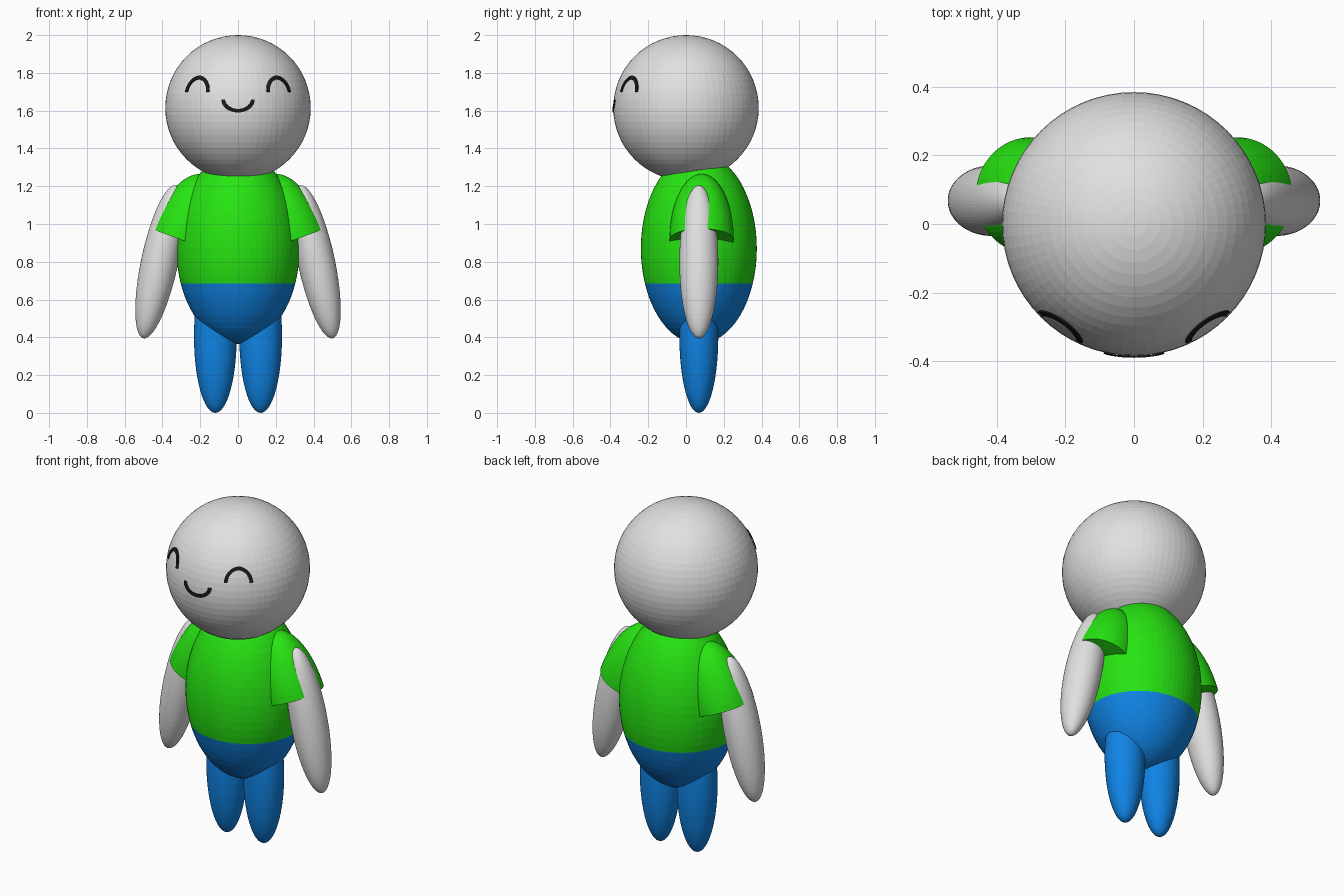
import bpy, bmesh, math
from mathutils import Matrix, Vector

if "Cube" in bpy.data.objects:
    bpy.data.objects.remove(bpy.data.objects["Cube"])


def material(name, rgb):
    m = bpy.data.materials.new(name)
    m.diffuse_color = (*rgb, 1)
    m.use_nodes = True
    m.node_tree.nodes["Principled BSDF"].inputs["Base Color"].default_value = m.diffuse_color
    return m


SKIN = material("pale grey", (0.75, 0.75, 0.75))
GREEN = material("shirt green", (0.02, 0.78, 0.006))
BLUE = material("trouser blue", (0.005, 0.23, 0.78))
BLACK = material("face black", (0.01, 0.01, 0.01))


def finish(name, bm, *mats):
    bmesh.ops.recalc_face_normals(bm, faces=bm.faces)
    me = bpy.data.meshes.new(name)
    bm.to_mesh(me)
    bm.free()
    for m in mats:
        me.materials.append(m)
    ob = bpy.data.objects.new(name, me)
    bpy.context.collection.objects.link(ob)
    return ob


def ellipsoid(name, centre, radii, mats, tilt=0, half=False, split_z=None):
    """Ellipsoid tilted about y; optionally only its upper half, or two-coloured at a height."""
    bm = bmesh.new()
    bmesh.ops.create_uvsphere(bm, u_segments=64, v_segments=32, radius=1)
    if half:
        cut = bmesh.ops.bisect_plane(bm, geom=bm.verts[:] + bm.edges[:] + bm.faces[:],
                                     plane_co=(0, 0, 0), plane_no=(0, 0, 1), clear_inner=True)
        bmesh.ops.contextual_create(bm, geom=[e for e in cut["geom_cut"]
                                              if isinstance(e, bmesh.types.BMEdge)])
    bm.transform(Matrix.Translation(centre) @ Matrix.Rotation(math.radians(tilt), 4, 'Y')
                 @ Matrix.Diagonal((*radii, 1)))
    if split_z is not None:
        bmesh.ops.bisect_plane(bm, geom=bm.verts[:] + bm.edges[:] + bm.faces[:],
                               plane_co=(0, 0, split_z), plane_no=(0, 0, 1))
        for f in bm.faces:
            f.material_index = int(f.calc_center_median().z < split_z)
    return finish(name, bm, *mats)


HEAD = Vector((0, 0, 1.615))
R = 0.385


def face_arc(name, azimuth, z0, rx, rz, half_width=0.0095, steps=32):
    """Thin half-ellipse line laid on the front of the head."""
    bm = bmesh.new()
    rows = []
    for i in range(steps + 1):
        a = math.pi * i / steps
        n = Vector((math.cos(a) / rx, math.sin(a) / rz)).normalized()
        row = []
        for s in (-half_width, half_width):
            u = rx * math.cos(a) + n.x * s
            z = z0 + rz * math.sin(a) + n.y * s
            az = math.radians(azimuth) + u / 0.37
            r = math.sqrt((R + 0.003) ** 2 - (z - HEAD.z) ** 2)
            row.append(bm.verts.new((r * math.sin(az), -r * math.cos(az), z)))
        rows.append(row)
    for p, q in zip(rows, rows[1:]):
        bm.faces.new((p[0], p[1], q[1], q[0]))
    ob = finish(name, bm, BLACK)
    mod = ob.modifiers.new("plate", 'SOLIDIFY')
    mod.thickness, mod.offset = 0.005, 0


# head and smiling face
ellipsoid("head", HEAD, (R, R, R), [SKIN])
face_arc("mouth", 0, 1.66, 0.076, -0.06)

# torso: green shirt above, blue trousers below
ellipsoid("torso", (0, 0.068, 0.87), (0.326, 0.307, 0.505), [GREEN, BLUE], split_z=0.685)

# paired parts
for side, s in (("left", -1), ("right", 1)):
    face_arc(side + "_eye", s * 35.5, 1.70, 0.068, 0.075)
    ellipsoid(side + "_arm", (s * 0.415, 0.068, 0.80), (0.098, 0.103, 0.414), [SKIN], tilt=-12 * s)
    ellipsoid(side + "_sleeve", (s * 0.302, 0.083, 0.917), (0.17, 0.17, 0.365), [GREEN],
              tilt=-20 * s, half=True)
    ellipsoid(side + "_leg", (s * 0.12, 0.068, 0.405), (0.113, 0.103, 0.405), [BLUE])
